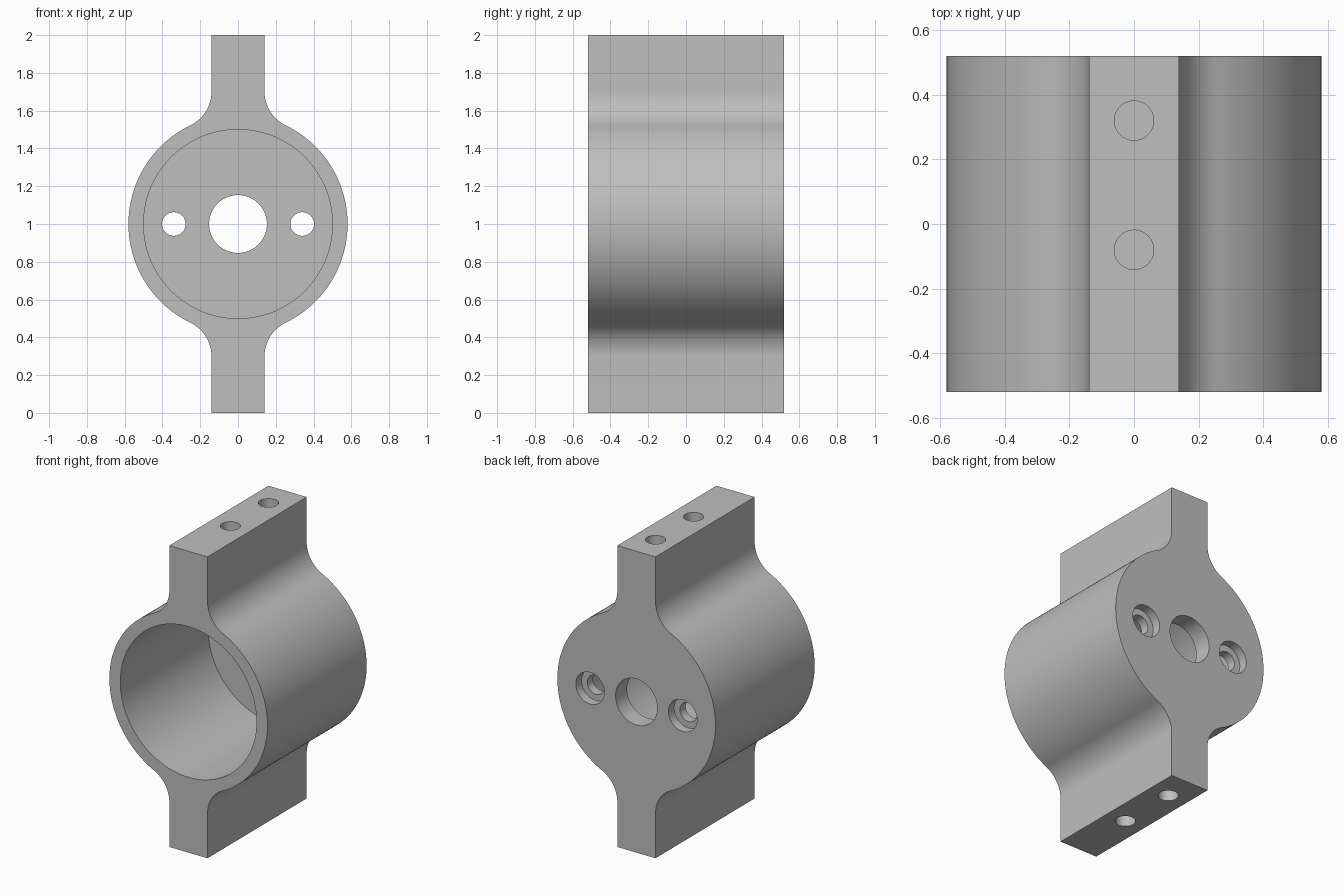
import bpy, bmesh
from math import sin, cos, pi, sqrt, atan2
from mathutils import Matrix, Vector

if "Cube" in bpy.data.objects:
    bpy.data.objects.remove(bpy.data.objects["Cube"], do_unlink=True)

HALF_DEPTH = 0.52     # along y
OUTER = 0.58          # barrel radius
TAB = 0.14            # half width of the clamp tabs
FILLET = 0.2
AXIS = 1.0            # height of the barrel axis

grey = bpy.data.materials.new("Plain grey")
grey.use_nodes = True
colour = (0.52, 0.52, 0.52, 1)
grey.diffuse_color = colour
grey.node_tree.nodes["Principled BSDF"].inputs["Base Color"].default_value = colour


def make_object(name, bm):
    mesh = bpy.data.meshes.new(name)
    bmesh.ops.recalc_face_normals(bm, faces=bm.faces)
    bm.to_mesh(mesh)
    bm.free()
    mesh.materials.append(grey)
    obj = bpy.data.objects.new(name, mesh)
    bpy.context.collection.objects.link(obj)
    return obj


def arc(cx, cz, r, a0, a1, n):
    steps = [a0 + (a1 - a0) * i / n for i in range(n + 1)]
    return [(cx + r * cos(a), cz + r * sin(a)) for a in steps]


def cutter(name, start, end, radius, sides=64):
    """Cylinder between two points."""
    start, end = Vector(start), Vector(end)
    axis = end - start
    turn = axis.to_track_quat('Z', 'Y').to_matrix().to_4x4()
    bm = bmesh.new()
    bmesh.ops.create_cone(bm, cap_ends=True, segments=sides, radius1=radius,
                          radius2=radius, depth=axis.length,
                          matrix=Matrix.Translation((start + end) / 2) @ turn)
    obj = make_object(name, bm)
    obj.hide_render = True
    return obj


# Housing profile: one quarter (barrel arc, fillet, tab), mirrored twice
fx = TAB + FILLET
fz = sqrt((OUTER + FILLET) ** 2 - fx ** 2)
touch = atan2(fz, fx)
quarter = arc(0, 0, OUTER, 0, touch, 28)
quarter += arc(fx, fz, FILLET, pi + touch, pi, 14)[1:]
quarter.append((TAB, 1.0))
upper = quarter + [(-x, z) for x, z in reversed(quarter)]
outline = upper + [(x, -z) for x, z in reversed(upper[1:-1])]

bm = bmesh.new()
face = bm.faces.new([bm.verts.new((x, -HALF_DEPTH, z + AXIS)) for x, z in outline])
ext = bmesh.ops.extrude_face_region(bm, geom=[face])
bmesh.ops.translate(bm, vec=(0, 2 * HALF_DEPTH, 0),
                    verts=[v for v in ext["geom"] if isinstance(v, bmesh.types.BMVert)])
housing = make_object("housing", bm)

# Main bore open at the front, shaft hole through the back wall
cutters = [
    cutter("bore_cutter", (0, -0.7, AXIS), (0, 0.4, AXIS), 0.5, 128),
    cutter("shaft_cutter", (0, 0.3, AXIS), (0, 0.7, AXIS), 0.153),
]
for side in (-1, 1):
    # Counterbored screw holes in the back wall
    x = side * 0.34
    cutters.append(cutter("screw_cutter", (x, 0.3, AXIS), (x, 0.7, AXIS), 0.0625))
    cutters.append(cutter("counterbore_cutter", (x, 0.46, AXIS), (x, 0.7, AXIS), 0.105))
    # Blind mounting holes in the tab ends
    for y in (-0.08, 0.32):
        cutters.append(cutter("mount_cutter", (0, y, AXIS + side * 0.6),
                              (0, y, AXIS + side * 1.1), 0.061))

bpy.context.view_layer.objects.active = housing
for c in cutters:
    mod = housing.modifiers.new(c.name, 'BOOLEAN')
    mod.operation = 'DIFFERENCE'
    mod.solver = 'EXACT'
    mod.object = c
    bpy.ops.object.modifier_apply(modifier=mod.name)
for c in cutters:
    bpy.data.objects.remove(c, do_unlink=True)

# Smooth curves, crisp machined edges
bpy.ops.object.select_all(action='DESELECT')
housing.select_set(True)
bpy.ops.object.shade_smooth_by_angle(angle=pi / 6)
